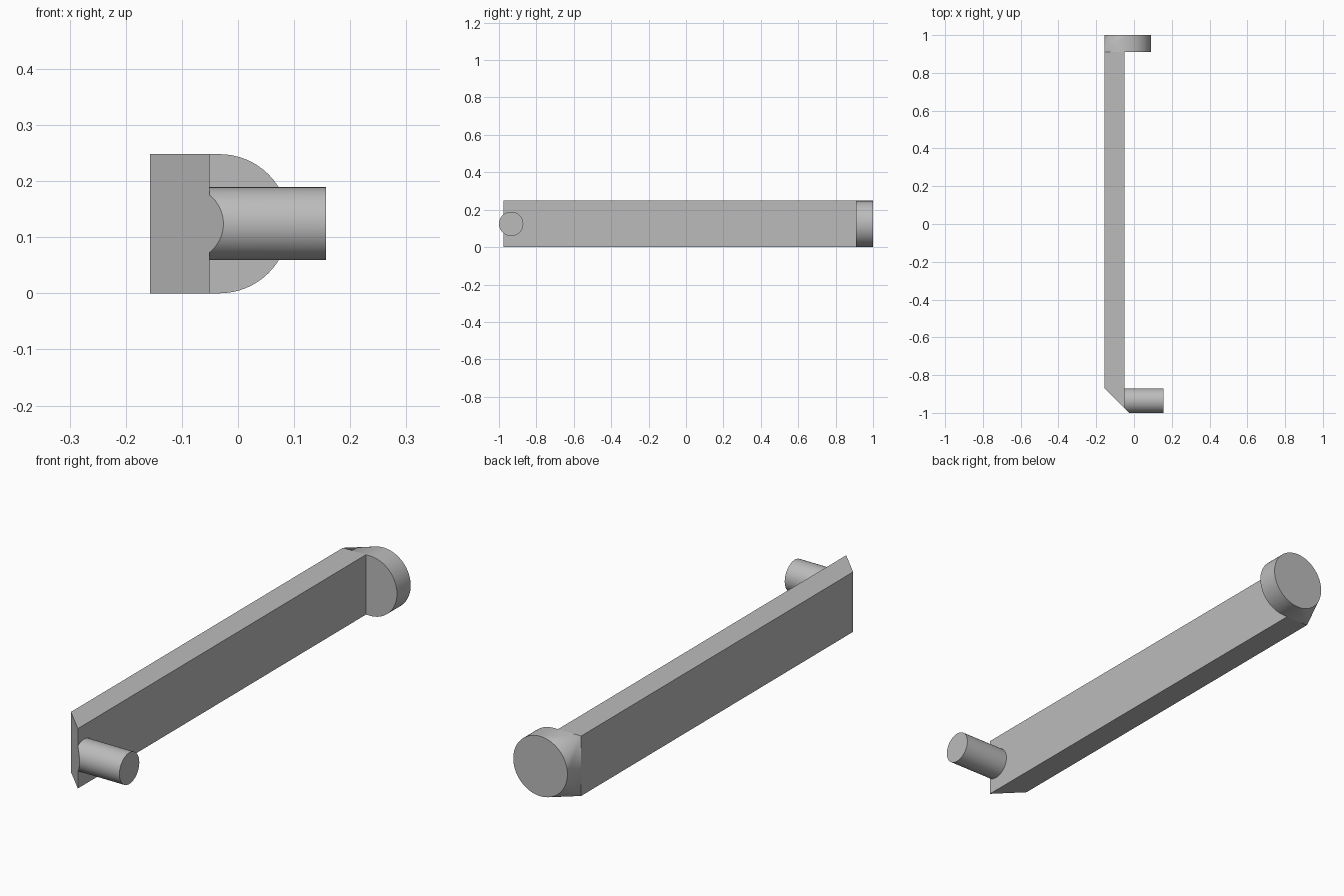
import bpy, bmesh, math
from mathutils import Vector, Matrix

if "Cube" in bpy.data.objects:
    bpy.data.objects.remove(bpy.data.objects["Cube"], do_unlink=True)

HEIGHT = 0.248
MID = HEIGHT / 2
OUTER, INNER = -0.157, -0.051     # bar side planes
CAP_START, CAP_END = 0.91, 1.0    # round end cap along y
CAP_X = OUTER + MID
PEG_R, PEG_END = 0.065, 0.157
PEG_Y = -1.0 + PEG_R
CHAMFER = -1.026                  # mitre plane: x + y = CHAMFER

grey = bpy.data.materials.new("plain grey")
grey.use_nodes = True
grey.diffuse_color = (0.5, 0.5, 0.5, 1)
grey.node_tree.nodes["Principled BSDF"].inputs["Base Color"].default_value = (0.5, 0.5, 0.5, 1)


def make_object(name, bm):
    bmesh.ops.recalc_face_normals(bm, faces=bm.faces)
    mesh = bpy.data.meshes.new(name)
    bm.to_mesh(mesh)
    bm.free()
    mesh.materials.append(grey)
    obj = bpy.data.objects.new(name, mesh)
    bpy.context.collection.objects.link(obj)
    return obj


# Flat bar with a mitred front end
bm = bmesh.new()
outline = [(OUTER, CHAMFER - OUTER), (INNER, CHAMFER - INNER),
           (INNER, CAP_START), (OUTER, CAP_START)]
base = bm.faces.new([bm.verts.new((x, y, 0)) for x, y in outline])
top = bmesh.ops.extrude_face_region(bm, geom=[base])["geom"]
bmesh.ops.translate(bm, vec=(0, 0, HEIGHT),
                    verts=[v for v in top if isinstance(v, bmesh.types.BMVert)])
bar = make_object("bar", bm)

# Round end cap, blended into the corners of the bar
bm = bmesh.new()
for y in (CAP_START, CAP_END):
    bmesh.ops.create_circle(bm, segments=64, radius=MID,
                            matrix=Matrix.Translation((CAP_X, y, MID))
                            @ Matrix.Rotation(math.pi / 2, 4, "X"))
for z in (0, HEIGHT):
    bm.verts.new((OUTER, CAP_START, z))
bmesh.ops.convex_hull(bm, input=bm.verts)
loose = [v for v in bm.verts if not v.link_faces]
bmesh.ops.delete(bm, geom=loose, context="VERTS")
bmesh.ops.dissolve_limit(bm, angle_limit=0.01, verts=bm.verts, edges=bm.edges)
cap = make_object("round_end_cap", bm)

# Side peg, trimmed flush with the mitre
bm = bmesh.new()
bmesh.ops.create_cone(bm, cap_ends=True, segments=64, radius1=PEG_R, radius2=PEG_R,
                      depth=PEG_END - INNER,
                      matrix=Matrix.Translation(((PEG_END + INNER) / 2, PEG_Y, MID))
                      @ Matrix.Rotation(math.pi / 2, 4, "Y"))
cut = bmesh.ops.bisect_plane(bm, geom=bm.verts[:] + bm.edges[:] + bm.faces[:],
                             plane_co=Vector((0, CHAMFER, 0)),
                             plane_no=Vector((1, 1, 0)), clear_inner=True)
bmesh.ops.holes_fill(bm, edges=[e for e in bm.edges if e.is_boundary], sides=0)
peg = make_object("side_peg", bm)

# Smooth round walls, crisp edges
for obj in (bar, cap, peg):
    bpy.ops.object.select_all(action="DESELECT")
    obj.select_set(True)
    bpy.context.view_layer.objects.active = obj
    bpy.ops.object.shade_smooth_by_angle(angle=math.radians(25))
